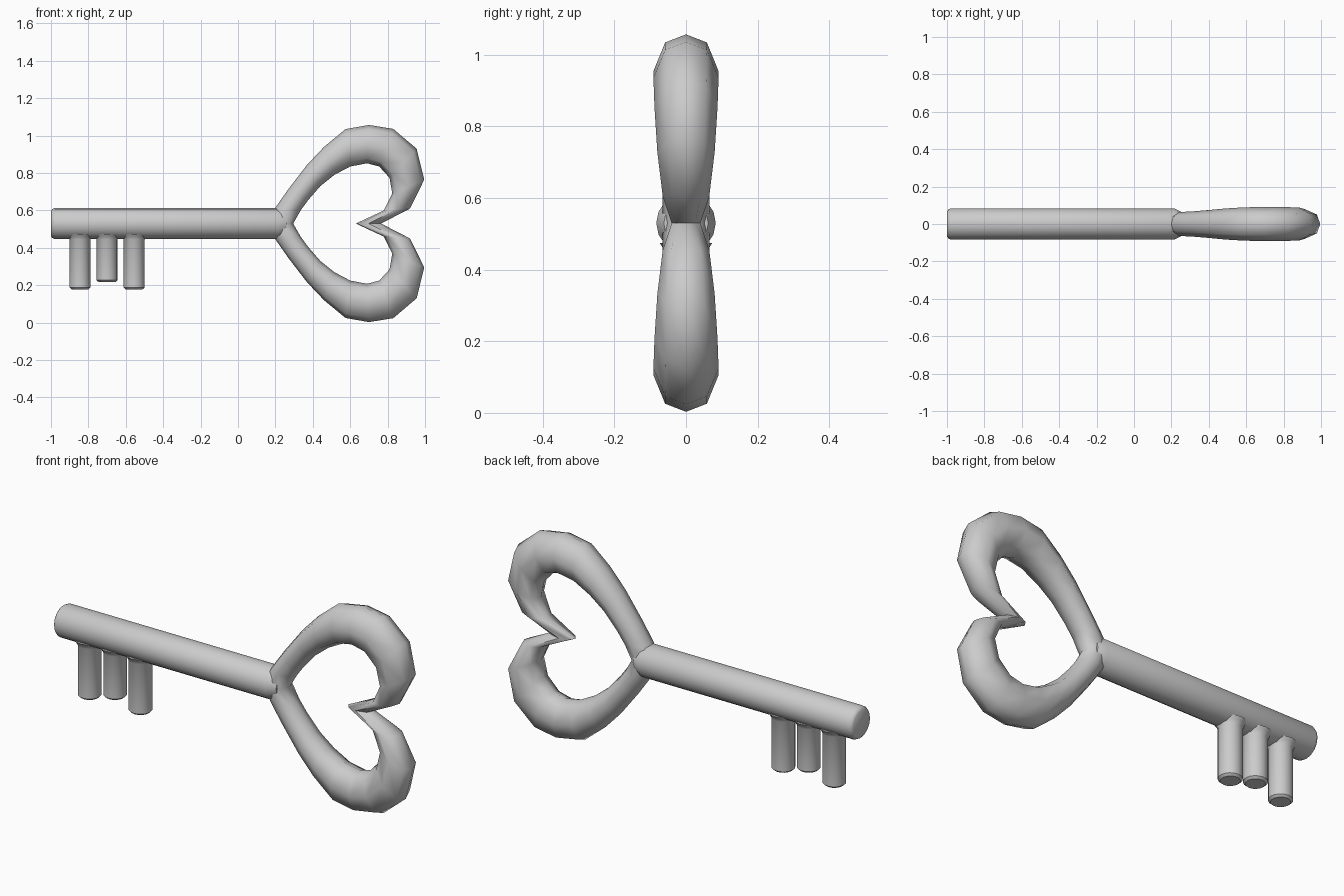
import bpy, bmesh
from math import cos, sin, pi
from mathutils import Vector

if "Cube" in bpy.data.objects:
    bpy.data.objects.remove(bpy.data.objects["Cube"])

ZC = 0.53  # height of the key's axis


def finish(name, bm, angle):
    bmesh.ops.recalc_face_normals(bm, faces=bm.faces)
    me = bpy.data.meshes.new(name)
    bm.to_mesh(me)
    bm.free()
    ob = bpy.data.objects.new(name, me)
    bpy.context.collection.objects.link(ob)
    bpy.ops.object.select_all(action='DESELECT')
    ob.select_set(True)
    bpy.context.view_layer.objects.active = ob
    bpy.ops.object.shade_smooth_by_angle(angle=angle)
    return ob


def bridge(bm, a, b):
    n = len(a)
    for i in range(n):
        bm.faces.new((a[i], a[(i + 1) % n], b[(i + 1) % n], b[i]))


def lathe(name, origin, axis, side, profile, n=16):
    """Capped round bar: profile is (distance along axis, radius)."""
    o, ax, u = Vector(origin), Vector(axis), Vector(side)
    v = ax.cross(u)
    bm = bmesh.new()
    rings = [[bm.verts.new(o + ax * d + u * (r * cos(2 * pi * i / n)) + v * (r * sin(2 * pi * i / n)))
              for i in range(n)] for d, r in profile]
    for a, b in zip(rings, rings[1:]):
        bridge(bm, a, b)
    bm.faces.new(rings[0])
    bm.faces.new(rings[-1])
    return finish(name, bm, 0.7)


# Shaft with a chamfered tip and a short taper into the bow
lathe("shaft", (0, 0, ZC), (1, 0, 0), (0, 0, 1),
      [(-1, 0.068), (-0.993, 0.077), (-0.98, 0.083), (0.215, 0.083), (0.26, 0.062)])

# Teeth with rounded tips and flared roots
for i, (x, z) in enumerate([(-0.845, 0.178), (-0.70, 0.217), (-0.555, 0.178)]):
    lathe(f"tooth_{i + 1}", (x, 0, 0), (0, 0, 1), (1, 0, 0),
          [(z, 0.045), (z + 0.01, 0.056), (0.445, 0.056), (0.46, 0.064), (0.475, 0.074)])

# Heart bow: outer x, z, inner x, z and half thickness for the upper half
half = [
    (0.16, 0.53, 0.295, 0.53, 0.065),
    (0.20, 0.615, 0.335, 0.60, 0.065),
    (0.27, 0.715, 0.375, 0.655, 0.068),
    (0.37, 0.845, 0.44, 0.73, 0.075),
    (0.46, 0.94, 0.515, 0.79, 0.083),
    (0.575, 1.035, 0.60, 0.835, 0.089),
    (0.70, 1.057, 0.69, 0.852, 0.091),
    (0.83, 1.036, 0.755, 0.835, 0.091),
    (0.955, 0.93, 0.81, 0.775, 0.088),
    (0.996, 0.765, 0.825, 0.69, 0.08),
    (0.92, 0.61, 0.78, 0.60, 0.065),
    (0.765, 0.53, 0.63, 0.53, 0.04),
]
lower = [(a, 2 * ZC - b, c, 2 * ZC - d, t) for a, b, c, d, t in half[-2:0:-1]]
section = [(1, 0), (0.78, 0.64), (0, 1), (-0.75, 0.68),
           (-1, 0), (-0.75, -0.68), (0, -1), (0.78, -0.64)]
bm = bmesh.new()
rings = []
for ox, oz, ix, iz, t in half + lower:
    o, i = Vector((ox, 0, oz)), Vector((ix, 0, iz))
    mid, arm = (o + i) / 2, (o - i) / 2
    rings.append([bm.verts.new(mid + arm * a + Vector((0, t * b, 0))) for a, b in section])
for k in range(len(rings)):
    bridge(bm, rings[k], rings[(k + 1) % len(rings)])
finish("heart_bow", bm, 1.1)
